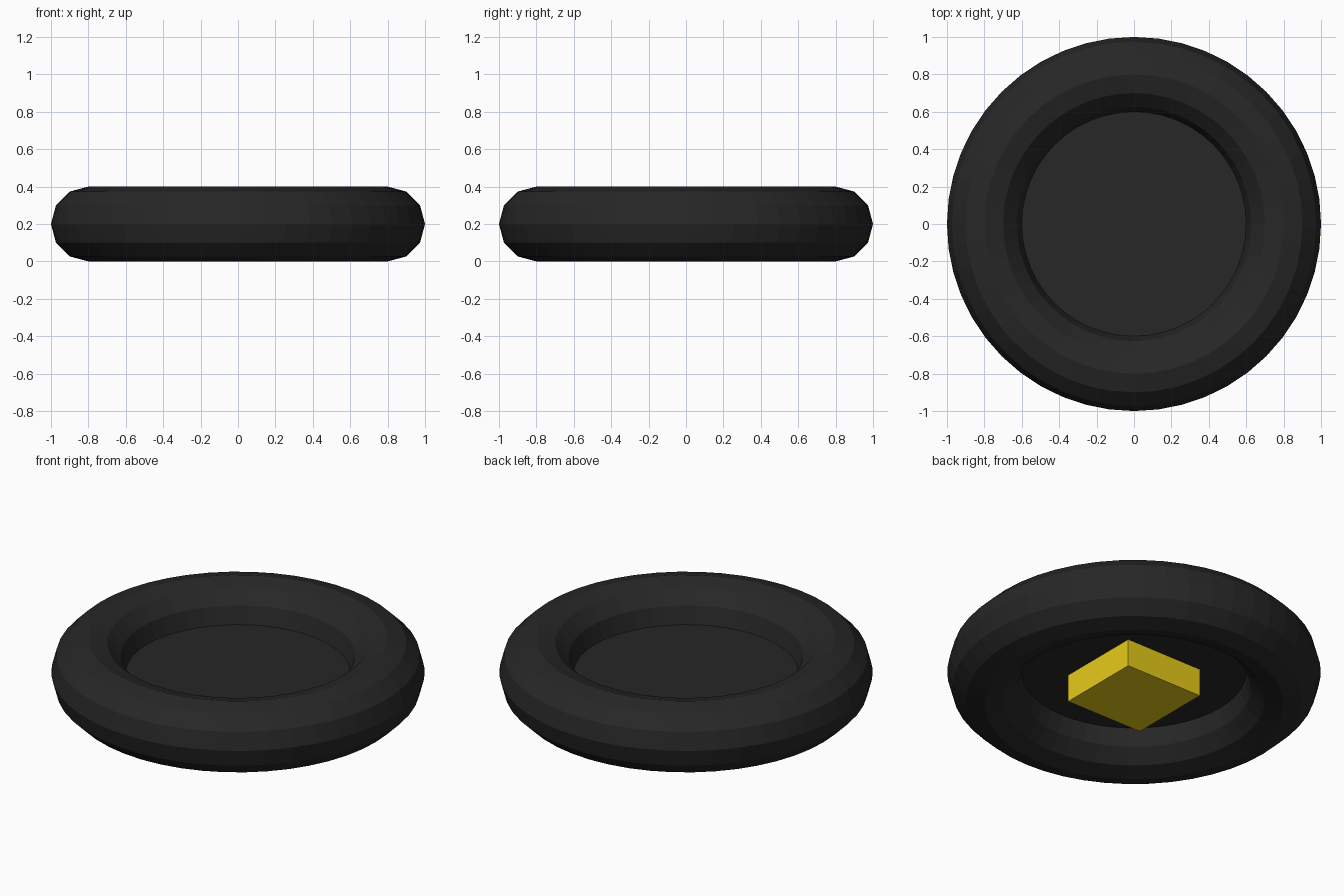
import bpy

if "Cube" in bpy.data.objects:
    bpy.data.objects.remove(bpy.data.objects["Cube"])


def paint(obj, name, color):
    mat = bpy.data.materials.get(name) or bpy.data.materials.new(name)
    mat.diffuse_color = color
    mat.use_nodes = True
    mat.node_tree.nodes["Principled BSDF"].inputs["Base Color"].default_value = mat.diffuse_color
    obj.data.materials.append(mat)


BLACK = ("black_rubber", (0.02, 0.02, 0.02, 1))
YELLOW = ("yellow_paint", (0.8, 0.6, 0.01, 1))
MID = 0.2  # height of the ring's centre plane

# Outer ring
bpy.ops.mesh.primitive_torus_add(major_segments=48, minor_segments=12,
                                 major_radius=0.8, minor_radius=0.2,
                                 location=(0, 0, MID))
ring = bpy.context.object
ring.name = "outer_ring"
paint(ring, *BLACK)

# Flat web closing the hole at the ring's inner edge
bpy.ops.mesh.primitive_circle_add(vertices=48, radius=0.6, fill_type='NGON',
                                  location=(0, 0, MID))
web = bpy.context.object
web.name = "centre_disc"
paint(web, *BLACK)

# Square block hanging under the disc
bottom, top = 0.036, 0.198
bpy.ops.mesh.primitive_cube_add(size=1, location=(0, 0, (bottom + top) / 2))
block = bpy.context.object
block.name = "underside_block"
block.scale = (0.5, 0.5, top - bottom)
bpy.ops.object.transform_apply(location=False, rotation=False, scale=True)
paint(block, *YELLOW)
